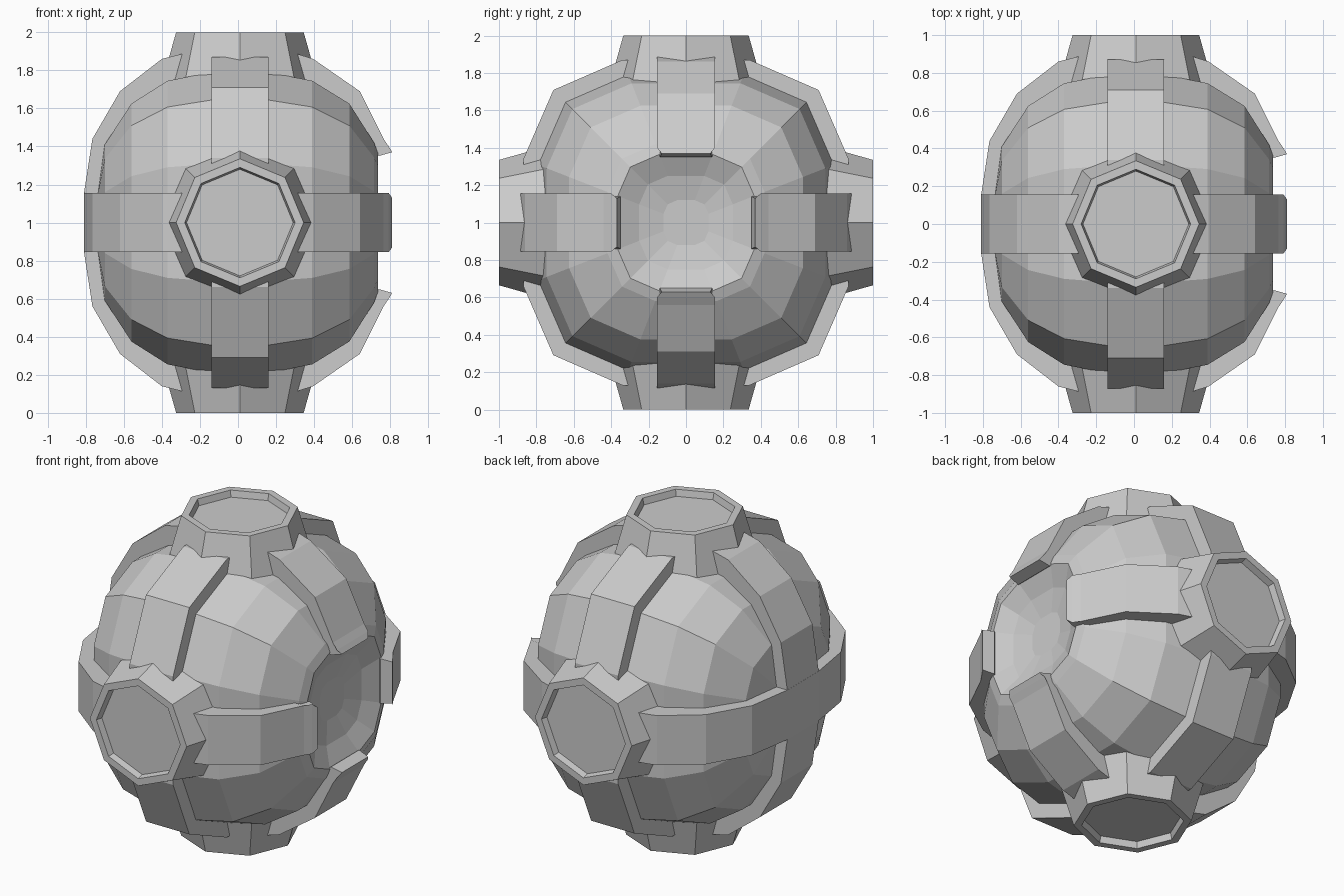
import bpy, bmesh
from math import pi, cos, sin
from mathutils import Matrix

if "Cube" in bpy.data.objects:
    bpy.data.objects.remove(bpy.data.objects["Cube"])

CX, CZ = 0.01, 1.0   # shell axis offset and centre height


def finish(name, bm, turn=0):
    """Turn about the x axis, lift to centre height and make an object."""
    bmesh.ops.recalc_face_normals(bm, faces=bm.faces)
    bm.transform(Matrix.Translation((0, 0, CZ)) @ Matrix.Rotation(turn, 4, 'X'))
    me = bpy.data.meshes.new(name)
    bm.to_mesh(me)
    bm.free()
    ob = bpy.data.objects.new(name, me)
    bpy.context.collection.objects.link(ob)
    return ob


def loft(loops):
    """Skin a list of equal-length point loops and cap both ends."""
    bm = bmesh.new()
    rows = [[bm.verts.new(p) for p in loop] for loop in loops]
    n = len(rows[0])
    for a, b in zip(rows, rows[1:]):
        for i in range(n):
            j = (i + 1) % n
            bm.faces.new((a[i], a[j], b[j], b[i]))
    bm.faces.new(rows[0])
    bm.faces.new(rows[-1])
    return bm


def section(k):
    """Twelve-sided cross-section in the yz plane."""
    quarter = [(1, -0.39), (1, 0.39), (0.815, 0.815)]
    pts = []
    for q in range(4):
        c, s = round(cos(q * pi / 2)), round(sin(q * pi / 2))
        pts += [(k * (c * y - s * z), k * (s * y + c * z)) for y, z in quarter]
    return pts


# Faceted shell with a shallow dished opening on the +x end
rings = [(-0.74, 0.16), (-0.70, 0.41), (-0.56, 0.625), (-0.37, 0.745),
         (-0.14, 0.79), (0.16, 0.79), (0.39, 0.745), (0.585, 0.625),
         (0.715, 0.42), (0.735, 0.365), (0.68, 0.25), (0.65, 0.12)]
finish("shell", loft([[(x, y, z) for y, z in section(k)] for x, k in rings]))

# Belt around the middle
belt = [[(x, y, z) for y, z in section(k)]
        for x, k in ((-0.14, 0.7), (-0.14, 0.87), (0.16, 0.87), (0.16, 0.7))]
finish("middle_belt", loft(belt))

# Four ribs: x, z, half width; joined at -x, stopping at the opening on +x
rib = [(-0.81, 0, .155), (-0.81, 0.15, .155), (-0.765, 0.44, .155),
       (-0.62, 0.69, .155), (-0.40, 0.86, .155), (-0.28, 0.89, .155),
       (0.30, 0.89, .155), (0.395, 0.86, .155), (0.64, 0.69, .155),
       (0.765, 0.44, .155), (0.792, 0.40, .155), (0.81, 0.37, .13),
       (0.74, 0.35, .14), (0.60, 0.45, .155), (0, 0.5, .155), (-0.6, 0, .155)]
for q, side in enumerate(("top", "front", "bottom", "back")):
    turn = q * pi / 2
    finish(f"{side}_rib", loft([[(x, s * w, z) for x, z, w in rib] for s in (-1, 1)]), turn)

    # Eight-sided port with a recessed face
    port = [(0.42, 0.70), (0.335, 1.0), (0.29, 1.0), (0.28, 0.96)]
    loops = [[(CX + r * cos(a * pi / 4), r * sin(a * pi / 4), z) for a in range(8)]
             for r, z in port]
    finish(f"{side}_port", loft(loops), turn)
